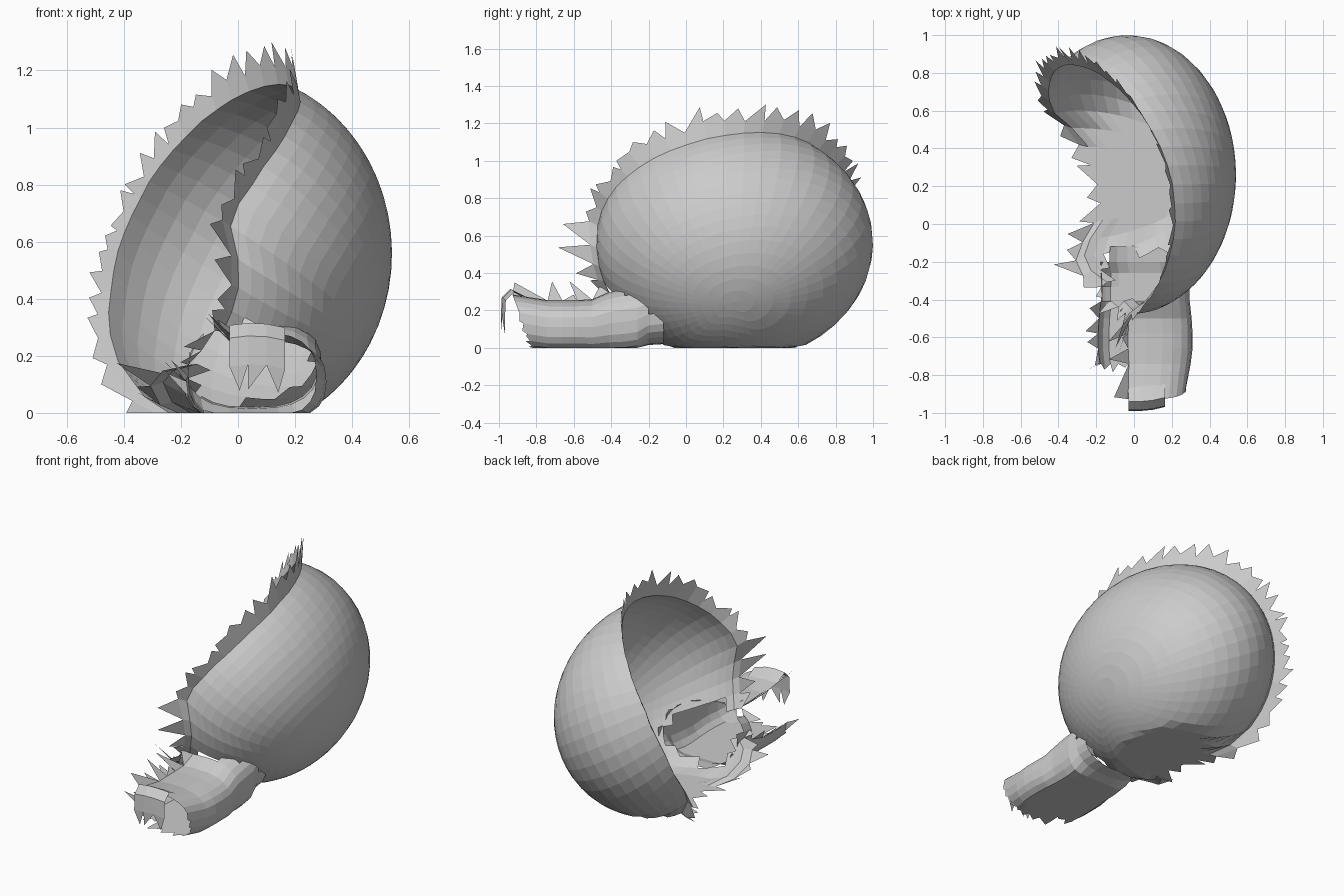
import bpy, bmesh, math, random
from mathutils import Vector as V

if "Cube" in bpy.data.objects:
    bpy.data.objects.remove(bpy.data.objects["Cube"])

random.seed(7)
grey = bpy.data.materials.new("pale grey")
grey.diffuse_color = (0.6, 0.6, 0.6, 1)
grey.use_nodes = True
grey.node_tree.nodes["Principled BSDF"].inputs["Base Color"].default_value = grey.diffuse_color

C, R = V((-0.035, 0.26, 0.56)), V((0.575, 0.74, 0.635))   # shell ellipsoid
OPEN = V((-0.868, 0, 0.496))                              # direction the opening faces


def finish(bm, name):
    loose = [v for v in bm.verts if not v.link_faces]
    bmesh.ops.delete(bm, geom=loose, context='VERTS')
    bmesh.ops.recalc_face_normals(bm, faces=bm.faces)
    me = bpy.data.meshes.new(name)
    bm.to_mesh(me)
    bm.free()
    me.materials.append(grey)
    ob = bpy.data.objects.new(name, me)
    bpy.context.collection.objects.link(ob)


def teeth(bm, edges, rule):
    """Put a torn spike on each edge; rule(mid) gives the offset of its tip."""
    for e in edges:
        a, b = e.verts
        mid = (a.co + b.co) / 2
        off = rule(mid)
        if off is None:
            continue
        tip = mid + off + (b.co - a.co) * random.uniform(-0.5, 0.5)
        tip.z = max(tip.z, 0)
        bm.faces.new((a, b, bm.verts.new(tip)))


def in_shell(p, s=1.0):
    return sum(((p[i] - C[i]) / R[i]) ** 2 for i in range(3)) < s


def in_neck(p):
    return p.y < -0.14 and abs((p.x - 0.05) / 0.21) ** 2.6 + abs((p.z - 0.13) / 0.165) ** 2.6 < 1


# ---- shell: bowl swept from its pole to a wavy torn rim, flattened underneath
W = -OPEN
U = V((0, 1, 0))
S = W.cross(U)


def shell_point(th, ph):
    d = W * math.cos(th) + (U * math.cos(ph) + S * math.sin(ph)) * math.sin(th)
    p = C + V((d.x * R.x, d.y * R.y, d.z * R.z))
    p.z = max(p.z, 0)
    return p


def beyond_rim(p):
    limit = 0.42 + 0.14 * p.y + 0.38 * p.y ** 2
    limit -= 0.06 * math.exp(-(p.z / 0.4) ** 2)
    # torn low on the left, and at the front above the neck
    limit -= 0.24 * math.exp(-(p.z / 0.2) ** 2) * math.exp(-((p.y - 0.25) / 0.33) ** 4)
    limit -= 0.17 * math.exp(-((p.z - 0.32) / 0.27) ** 4) / (1 + math.exp((p.y + 0.28) / 0.03))
    return 0.6 * p.z - 1.05 * p.x > limit


def flare(p):
    rad = p - V((-0.1, 0.25, 0.6))
    rad -= OPEN * rad.dot(OPEN)
    return (OPEN * 0.6 + rad.normalized() * 0.75).normalized()


bm = bmesh.new()
NP, NT = 46, 16
pole = bm.verts.new(shell_point(0, 0))
cols = []
for i in range(NP):
    ph = 2 * math.pi * i / NP
    th = 0.5
    while th < 2.6 and not beyond_rim(shell_point(th, ph)):
        th += 0.01
    pts = [shell_point(th * k / NT, ph) for k in range(1, NT + 1)]
    lip = pts[-1] + flare(pts[-1]) * random.uniform(0.04, 0.07) * (1.5 if pts[-1].z > 0.95 else 0.9)
    lip.z = max(lip.z, 0)
    cols.append([bm.verts.new(p) for p in pts + [lip]])
for i in range(NP):
    a, b = cols[i], cols[(i + 1) % NP]
    bm.faces.new((pole, a[0], b[0]))
    for k in range(NT):
        bm.faces.new((a[k], b[k], b[k + 1], a[k + 1]))
rim = [bm.edges.get((cols[i][-1], cols[(i + 1) % NP][-1])) for i in range(NP)]


def rim_tooth(p):
    if p.y < -0.38 and 0.4 < p.z < 0.66:          # long splinters at the front
        return V((-0.3, -0.9, 0)) * random.uniform(0.08, 0.22)
    if p.z < 0.2 and -0.25 < p.y < 0.05:          # ragged scraps low on the left
        return V((-0.85, 0, 0.45)) * random.uniform(0.08, 0.2)
    return flare(p) * random.uniform(0.04, 0.1)


teeth(bm, rim, rim_tooth)
# doorway into the neck
bmesh.ops.delete(bm, geom=[f for f in bm.faces if in_neck(f.calc_center_median())], context='FACES')
finish(bm, "shell")

# ---- neck: boxy tube open at both ends, torn away on its upper left side
rings = [(-0.12, 0.05, 0.19, 0.23, 0.17), (-0.20, 0.05, 0.18, 0.235, 0.165),
         (-0.26, 0.06, 0.15, 0.235, 0.18),
         (-0.33, 0.06, 0.14, 0.235, 0.18), (-0.41, 0.06, 0.13, 0.235, 0.17),
         (-0.50, 0.06, 0.11, 0.245, 0.15), (-0.58, 0.06, 0.11, 0.25, 0.145),
         (-0.66, 0.06, 0.11, 0.25, 0.145), (-0.74, 0.06, 0.11, 0.24, 0.145),
         (-0.82, 0.05, 0.13, 0.225, 0.155)]
NA = 24


def power(t):
    return math.copysign(abs(t) ** 0.75, t)


bm = bmesh.new()
rows = []
for y, cx, cz, rx, rz in rings:
    row = []
    for j in range(NA):
        a = 2 * math.pi * j / NA
        z = max(cz + rz * power(math.sin(a)), 0)
        lean = 0.38 * z if y < -0.8 else 0
        row.append(bm.verts.new((cx + rx * power(math.cos(a)), y - lean, z)))
    rows.append(row)
for r, s in zip(rows, rows[1:]):
    for j in range(NA):
        k = (j + 1) % NA
        bm.faces.new((r[j], r[k], s[k], s[j]))


def torn(p):
    left = p.y < -0.45 and p.x < -0.04 and p.z > 0.13
    front = p.y < -0.73 and p.x < -0.03
    return left or front or in_shell(p, 0.96) and p.z > 0.05


bmesh.ops.delete(bm, geom=[f for f in bm.faces if torn(f.calc_center_median())], context='FACES')


def neck_tooth(p):
    if p.y > -0.44:
        return None
    if p.x < 0.0 and p.z > 0.08:
        return V((-0.6, -0.25, 0.6)) * random.uniform(0.04, 0.2)
    if p.y < -0.7 and p.z < 0.2:
        return V((0, -1, 0)) * random.uniform(0.01, 0.05)
    return None


teeth(bm, [e for e in bm.edges if e.is_boundary], neck_tooth)
finish(bm, "neck")

# ---- snout: torn flap curling over the front of the neck
bm = bmesh.new()
grid = []
for y, z in ((-0.86, 0.275), (-0.94, 0.315), (-0.985, 0.27), (-0.99, 0.17)):
    grid.append([bm.verts.new((x, y + 0.8 * max(x - 0.03, 0) ** 1.8, z - 1.2 * (x - 0.05) ** 2))
                 for x in (-0.03, 0.035, 0.10, 0.165)])
for r, s in zip(grid, grid[1:]):
    for j in range(3):
        bm.faces.new((r[j], r[j + 1], s[j + 1], s[j]))
low = [bm.edges.get((grid[-1][j], grid[-1][j + 1])) for j in range(3)]
teeth(bm, low, lambda p: V((0, 0.006, -random.uniform(0.04, 0.09))))
finish(bm, "snout")
